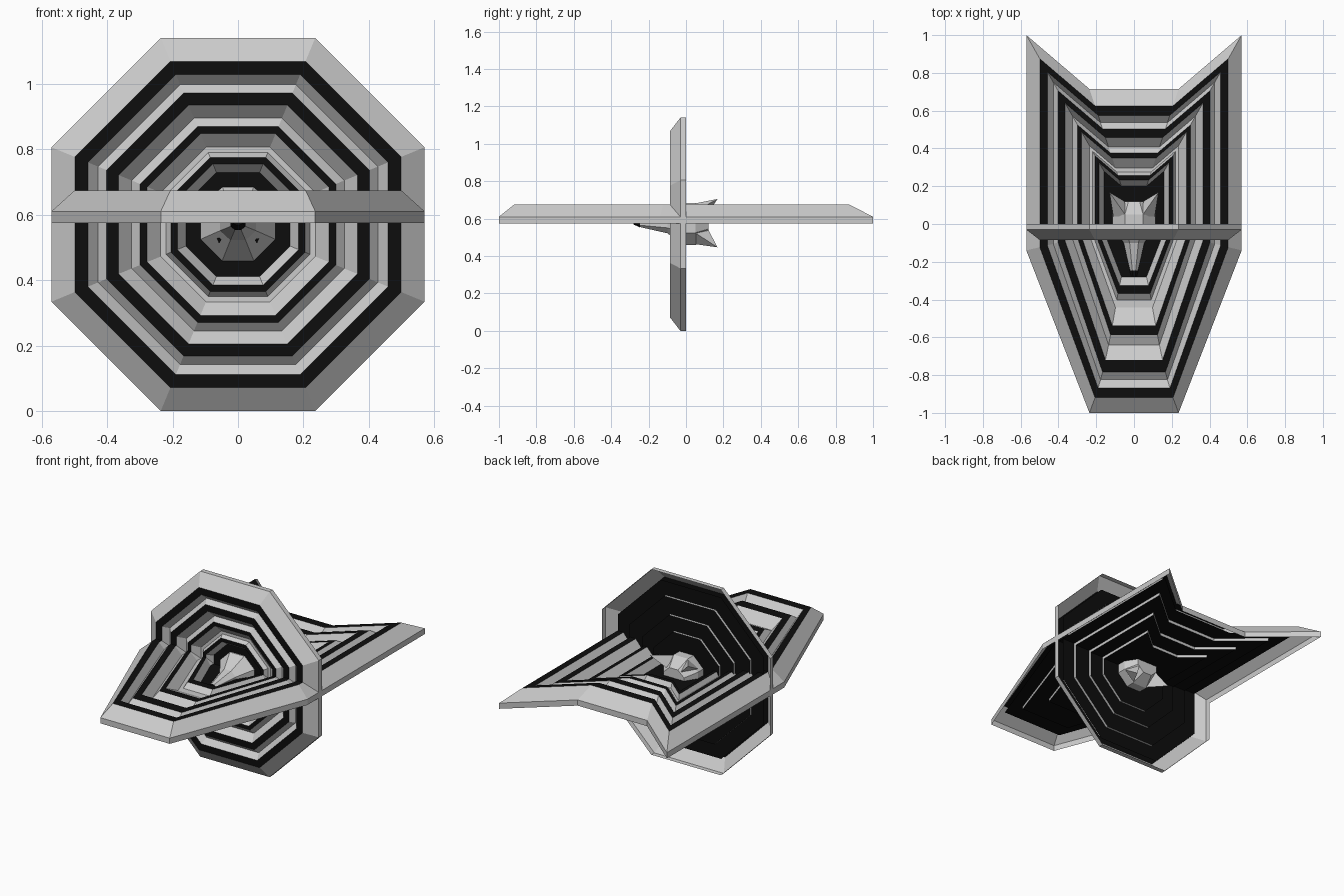
import bpy, bmesh, math
from mathutils import Vector

if "Cube" in bpy.data.objects:
    bpy.data.objects.remove(bpy.data.objects["Cube"])

black = bpy.data.materials.new("black")
black.diffuse_color = (0.004, 0.004, 0.004, 1)
black.use_nodes = True
black.node_tree.nodes["Principled BSDF"].inputs["Base Color"].default_value = black.diffuse_color
CZ = 0.57


def make(name, verts, faces, mat=None):
    me = bpy.data.meshes.new(name)
    me.from_pydata(verts, [], faces)
    bm = bmesh.new()
    bm.from_mesh(me)
    bmesh.ops.remove_doubles(bm, verts=bm.verts, dist=0.0002)
    bmesh.ops.recalc_face_normals(bm, faces=bm.faces)
    bm.to_mesh(me)
    bm.free()
    ob = bpy.data.objects.new(name, me)
    bpy.context.collection.objects.link(ob)
    if mat:
        me.materials.append(mat)
    return ob


def bands(name, pairs, place, mat=None):
    """Each pair of (scale, height) rings becomes one eight-sided band."""
    verts, faces = [], []
    for a, b in pairs:
        o = len(verts)
        verts += place(*a) + place(*b)
        faces += [(o + i, o + (i + 1) % 8, o + 8 + (i + 1) % 8, o + 8 + i)
                  for i in range(8)]
    make(name, verts, faces, mat)


# outlines of the upright octagon and of the long flat plate
octagon = [(.236, .57), (.57, .236), (.57, -.236), (.236, -.57),
           (-.236, -.57), (-.57, -.236), (-.57, .236), (-.236, .57)]
plate = [(.236, .715), (.57, 1), (.57, -.14), (.236, -1),
         (-.236, -1), (-.57, -.14), (-.57, 1), (-.236, .715)]


def upright(f, h):
    return [(x * f, -h, CZ + z * f) for x, z in octagon]


def flat(f, h):
    # the front tip shrinks a little more slowly than the rest
    e = .08 * max(0, math.sin(math.pi * min(1, (1 - f) / .66)))
    return [(x * f, y * (f + e) if y < -.5 else y * f, .575 + h * 1.17)
            for x, y in plate]


# ridged profile from rim to centre: (scale, height)
prof = [(1, 0), (1, .03), (.875, .085), (.805, .085), (.75, .052),
        (.705, .078), (.64, .078), (.57, .037), (.525, .06), (.487, .06),
        (.415, .022), (.385, .022), (.36, .045), (.325, .045), (.28, .007)]
ridge = {2, 5, 8, 12}           # flat ridge tops are black
seg = list(zip(prof, prof[1:]))
grey_front = [s for i, s in enumerate(seg) if i not in ridge]
black_front = [s for i, s in enumerate(seg) if i in ridge]
# stepped black backing with grey risers
steps = [(.87, .048), (.72, .033), (.545, .018), (.39, .004)]
ends = [s[0] for s in steps[1:]] + [.0001]
backing = [((f, h), (e, h)) for (f, h), e in zip(steps, ends)]
risers = [((b[0], a[1]), b) for a, b in zip(steps, steps[1:])]

for label, place in (("upright_octagon", upright), ("flat_plate", flat)):
    bands(label + "_ridges", grey_front, place)
    bands(label + "_stripes", black_front, place, black)
    bands(label + "_backing", backing, place, black)
    bands(label + "_risers", risers, place)


# faceted animal head: eight-sided sections (y, half width, half height, z)
def head_ring(y, rx, rz, z):
    k = .42
    pts = [(k, 1), (1, k), (1, -k), (k, -1), (-k, -1), (-1, -k), (-1, k), (-k, 1)]
    return [(x * rx, y, z + w * rz) for x, w in pts]


def loft(name, secs, mat=None):
    verts = [p for s in secs for p in head_ring(*s)]
    n = len(secs)
    faces = [(r * 8 + i, r * 8 + (i + 1) % 8, r * 8 + 8 + (i + 1) % 8, r * 8 + 8 + i)
             for r in range(n - 1) for i in range(8)]
    faces += [tuple(range(8)), tuple(range(8 * n - 8, 8 * n))]
    make(name, verts, faces, mat)


loft("head", [(-.25, .02, .016, .572), (-.10, .055, .05, .572),
              (-.01, .115, .113, .572), (.05, .115, .113, .572),
              (.12, .07, .065, .572)])
loft("nose", [(-.28, .014, .008, .577), (-.247, .023, .019, .572)], black)

# ears above and cheek tufts below, plus eyes, mirrored left and right
for side, s in (("right", 1), ("left", -1)):
    for part, base, tip in (
            ("ear", [(.04, .04, .68), (.11, .04, .635), (.05, .12, .63)], (.13, .168, .705)),
            ("cheek", [(.04, .04, .465), (.11, .04, .53), (.06, .12, .54)], (.115, .168, .447))):
        v = [(x * s, y, z) for x, y, z in base + [tip]]
        make(f"{side}_{part}", v, [(0, 1, 2), (0, 1, 3), (1, 2, 3), (0, 2, 3)])
    eye = [(s * .046, -.078, .53), (s * .064, -.072, .526), (s * .058, -.066, .512),
           (s * .05, -.04, .54)]
    make(f"{side}_eye", eye, [(0, 1, 2), (0, 1, 3), (1, 2, 3), (0, 2, 3)], black)
